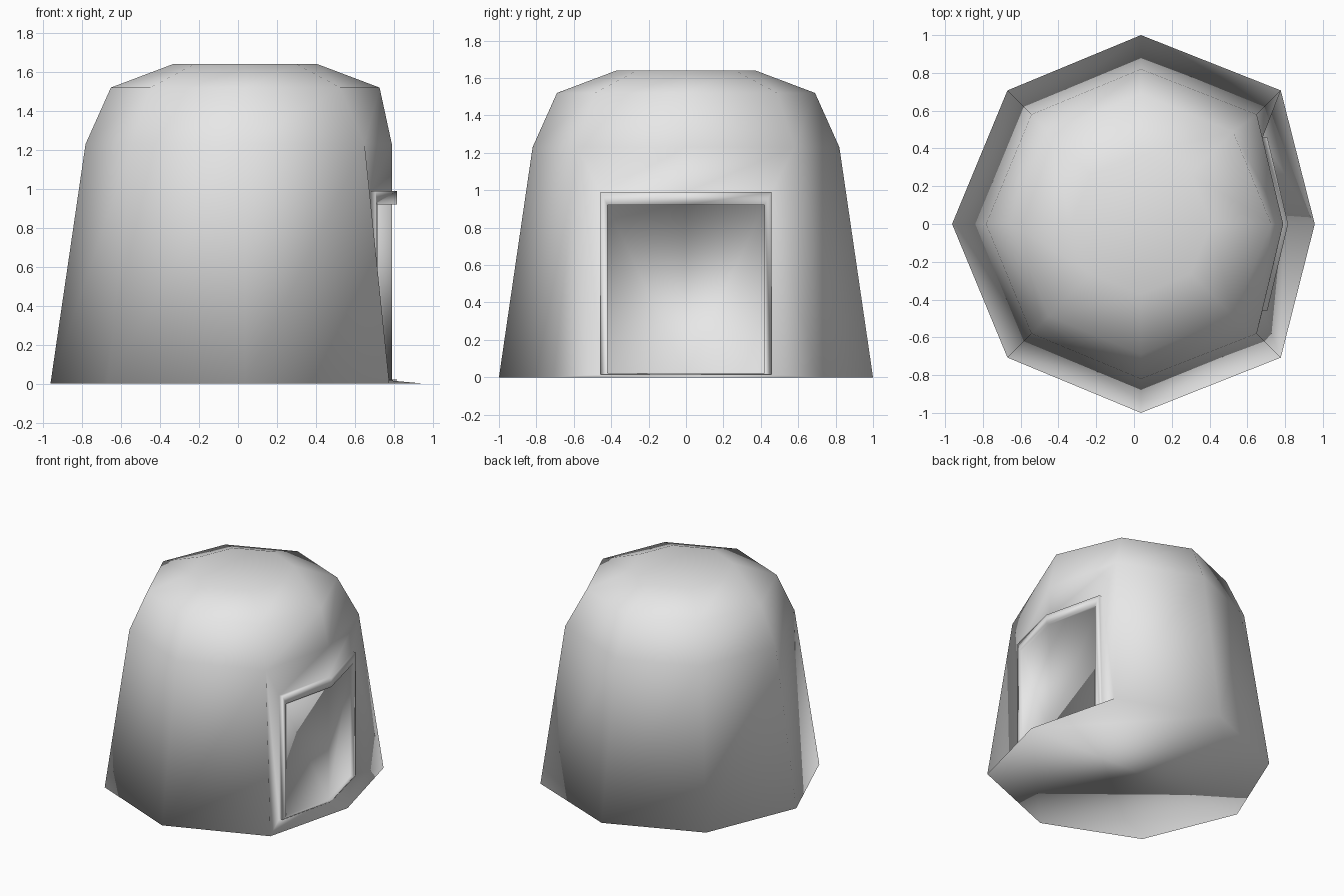
import bpy, bmesh
from math import cos, sin, pi

cube = bpy.data.objects.get("Cube")
if cube:
    bpy.data.objects.remove(cube, do_unlink=True)

SIDES, CENTRE_X = 8, 0.037
PROFILE = [(1.0, 0.0), (0.82, 1.23), (0.69, 1.52), (0.372, 1.64)]

mat = bpy.data.materials.new("plain_grey")
mat.use_nodes = True
grey = (0.8, 0.8, 0.8, 1)
mat.diffuse_color = grey
mat.node_tree.nodes["Principled BSDF"].inputs["Base Color"].default_value = grey

bm = bmesh.new()


def ring(radius, z):
    angles = [2 * pi * i / SIDES for i in range(SIDES)]
    return [bm.verts.new((CENTRE_X + radius * cos(a), radius * sin(a), z)) for a in angles]


def bridge(lower, upper, skip=()):
    n = len(lower)
    for i in range(n):
        if i not in skip:
            j = (i + 1) % n
            bm.faces.new((lower[i], lower[j], upper[j], upper[i]))


# Domed octagonal shell; the two lower walls at the doorway stay open
rings = [ring(r, z) for r, z in PROFILE]
bridge(rings[0], rings[1], skip=(0, SIDES - 1))
for low, high in zip(rings[1:], rings[2:]):
    bridge(low, high)
bm.faces.new(rings[-1])
bm.faces.new(rings[0][::-1])

# Doorway side is flattened a little
for row, tip_x in zip(rings[:2], (0.957, 0.79)):
    row[0].co.x = tip_x
    for i in (1, SIDES - 1):
        row[i].co.x += 0.033


def door_loop(half, bottom, top, out):
    """Rectangle folded along the middle, following the angled wall."""
    path = [(0, bottom), (half, bottom), (half, top), (0, top), (-half, top), (-half, bottom)]
    return [bm.verts.new((0.79 + out - 0.24 * abs(y), y, z)) for y, z in path]


# Wall around the doorway, raised frame and inset door panel
wall = [rings[0][0], rings[0][1], rings[1][1], rings[1][0], rings[1][-1], rings[0][-1]]
loops = [wall,
         door_loop(0.457, 0.015, 0.99, 0.0),
         door_loop(0.457, 0.015, 0.99, 0.026),
         door_loop(0.42, 0.022, 0.92, 0.026),
         door_loop(0.42, 0.022, 0.92, 0.0)]
for outer, inner in zip(loops, loops[1:]):
    bridge(outer, inner)
p = loops[-1]
bm.faces.new((p[0], p[1], p[2], p[3]))
bm.faces.new((p[0], p[3], p[4], p[5]))

bmesh.ops.recalc_face_normals(bm, faces=bm.faces[:])
for f in bm.faces:
    f.smooth = True

mesh = bpy.data.meshes.new("hut_shell")
bm.to_mesh(mesh)
bm.free()
mesh.materials.append(mat)
hut = bpy.data.objects.new("hut_shell", mesh)
bpy.context.collection.objects.link(hut)
